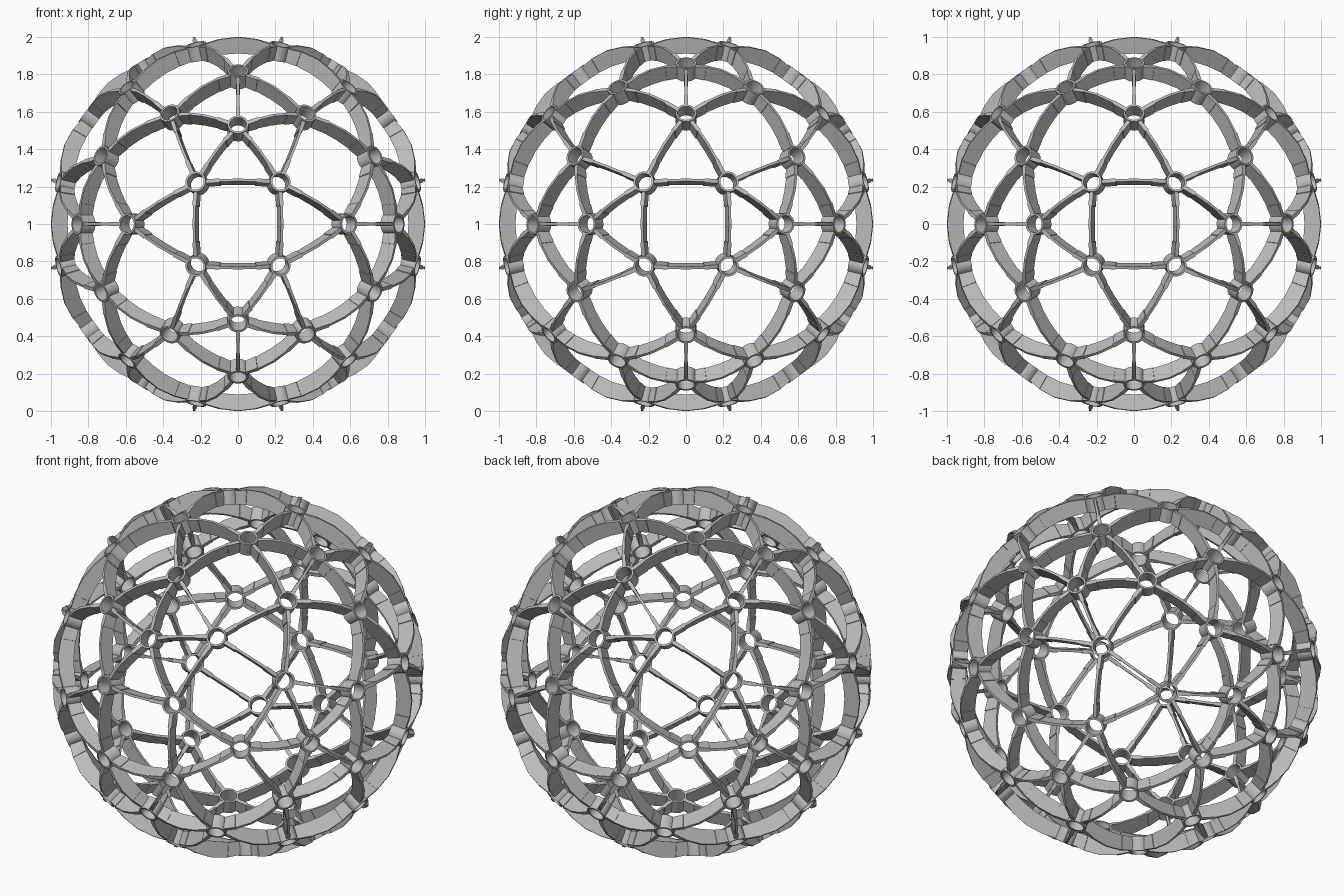
import bpy, bmesh, math
from itertools import product
from mathutils import Vector

old = bpy.data.objects.get("Cube")
if old:
    bpy.data.objects.remove(old, do_unlink=True)

CENTRE = Vector((0, 0, 1))
PHI = (1 + math.sqrt(5)) / 2
HUB_RADIUS, HUB_HOLE, HUB_SIDES = 0.056, 0.045, 20
HUB_IN, HUB_OUT = 0.93, 1.012

grey = bpy.data.materials.new("grey")
grey.use_nodes = True
colour = (0.5, 0.5, 0.5, 1)
grey.diffuse_color = colour
grey.node_tree.nodes["Principled BSDF"].inputs["Base Color"].default_value = colour


def directions(a, b, c):
    """Unit vectors for all signs and cyclic orders of a, b, c."""
    found = []
    for s in product((1, -1), repeat=3):
        p = (a * s[0], b * s[1], c * s[2])
        for k in range(3):
            v = Vector(p[k:] + p[:k]).normalized()
            if all((v - w).length > 0.01 for w in found):
                found.append(v)
    return found


def finish(bm, name):
    bmesh.ops.recalc_face_normals(bm, faces=bm.faces)
    mesh = bpy.data.meshes.new(name)
    bm.to_mesh(mesh)
    bm.free()
    mesh.materials.append(grey)
    obj = bpy.data.objects.new(name, mesh)
    obj.location = CENTRE
    bpy.context.collection.objects.link(obj)
    return obj


def add_hub(bm, d):
    """Short open tube pointing away from the centre."""
    u = d.orthogonal().normalized()
    w = d.cross(u)
    profile = ((HUB_RADIUS, HUB_IN), (HUB_RADIUS, HUB_OUT),
               (HUB_HOLE, HUB_OUT), (HUB_HOLE, HUB_IN))
    rings = []
    for i in range(HUB_SIDES):
        a = math.tau * i / HUB_SIDES
        side = u * math.cos(a) + w * math.sin(a)
        rings.append([bm.verts.new(side * r + d * h) for r, h in profile])
    for i in range(HUB_SIDES):
        p, q = rings[i - 1], rings[i]
        for k in range(4):
            bm.faces.new((p[k - 1], p[k], q[k], q[k - 1]))


def add_strut(bm, a, b):
    """Bowed ribbon between two hubs, thicker near the ends."""
    side = a.cross(b).normalized()
    ahead = side.cross(a)
    full = a.angle(b)
    trim = 0.053
    thick, thin = 0.011, 0.007
    rings = []
    for t, half in ((0, thick), (0.22, thick), (0.22, thin), (0.5, thin),
                    (0.78, thin), (0.78, thick), (1, thick)):
        ang = trim + (full - 2 * trim) * t
        d = a * math.cos(ang) + ahead * math.sin(ang)
        bow = math.sin(math.pi * t)
        inner, outer = 0.932 + 0.006 * bow, 1.007 + 0.02 * bow
        rings.append([bm.verts.new(d * r + side * s * half)
                      for r, s in ((inner, -1), (outer, -1), (outer, 1), (inner, 1))])
    for p, q in zip(rings, rings[1:]):
        for k in range(4):
            bm.faces.new((p[k - 1], p[k], q[k], q[k - 1]))
    bm.faces.new(rings[0])
    bm.faces.new(rings[-1])


# Corner hubs of the ball, and one hub in the middle of each pentagon
corners = (directions(1, PHI ** 3, 1) + directions(PHI ** 2, PHI, 2 * PHI)
           + directions(2 + PHI, 0, PHI ** 2))
middles = directions(0, PHI, 1)

for name, group in (("corner_hubs", corners), ("pentagon_hubs", middles)):
    bm = bmesh.new()
    for d in group:
        add_hub(bm, d)
    hubs = finish(bm, name)
    bpy.ops.object.select_all(action='DESELECT')
    hubs.select_set(True)
    bpy.context.view_layer.objects.active = hubs
    bpy.ops.object.shade_smooth_by_angle(angle=math.radians(35))

# Ribbons along the edges
bm = bmesh.new()
for i, a in enumerate(corners):
    for b in corners[:i]:
        if (a - b).length < 0.5:
            add_strut(bm, a, b)
finish(bm, "edge_struts")

# Spokes from each pentagon hub
bm = bmesh.new()
for a in middles:
    for b in corners:
        if (a - b).length < 0.5:
            add_strut(bm, a, b)
finish(bm, "spoke_struts")
